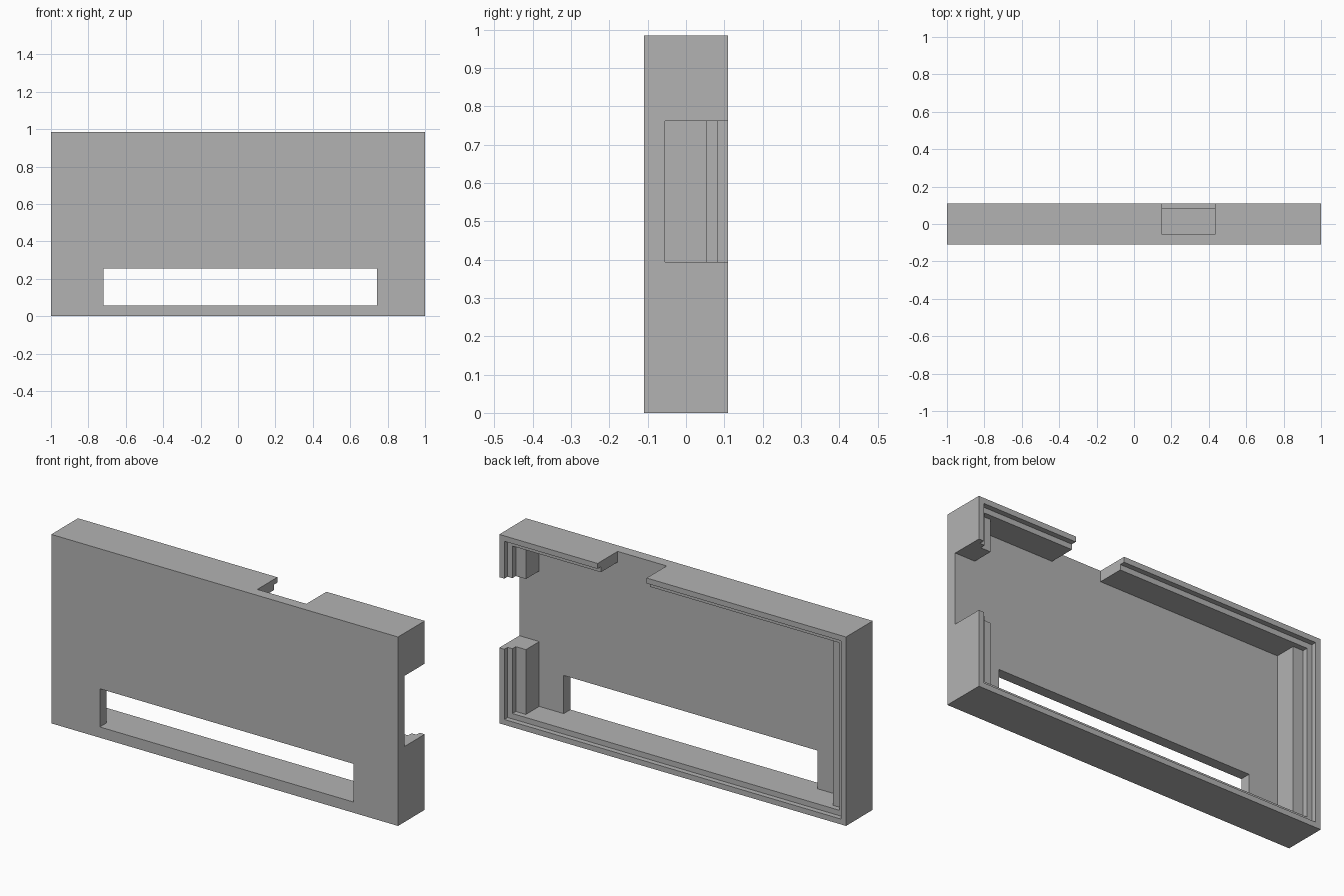
import bpy
from mathutils import Vector

old = bpy.data.objects.get("Cube")
if old:
    bpy.data.objects.remove(old, do_unlink=True)

W, D, H = 1.0, 0.11, 0.985      # half width, half depth, height
PLATE = -0.055                  # inner face of the front plate
OUT = 0.2                       # cutters reach past the outside


def box(name, x, y, z):
    """Axis-aligned box from (min, max) pairs."""
    lo, hi = Vector((x[0], y[0], z[0])), Vector((x[1], y[1], z[1]))
    bpy.ops.mesh.primitive_cube_add(size=1)
    ob = bpy.context.object
    ob.name = ob.data.name = name
    for v in ob.data.vertices:
        v.co = [l + (c + 0.5) * (h - l) for l, h, c in zip(lo, hi, v.co)]
    return ob


def cut(target, *ranges):
    """Subtract a box and apply the result."""
    cutter = box("cutter", *ranges)
    cutter.hide_render = True
    mod = target.modifiers.new("cut", 'BOOLEAN')
    mod.operation, mod.solver, mod.object = 'DIFFERENCE', 'EXACT', cutter
    dg = bpy.context.evaluated_depsgraph_get()
    mesh = bpy.data.meshes.new_from_object(target.evaluated_get(dg))
    target.modifiers.clear()
    target.data = mesh
    bpy.data.objects.remove(cutter, do_unlink=True)


case = box("case_shell", (-W, W), (-D, D), (0, H))

# Stepped cavity open to the back: side ledge, then rim seat for a cover
for inset_x, inset_z, start in ((0.115, 0.056, PLATE),
                                (0.057, 0.056, 0.055),
                                (0.029, 0.028, 0.083)):
    cut(case, (-W + inset_x, W - inset_x), (start, OUT), (inset_z, H - inset_z))

# Long window through the front plate, level with the cavity floor
cut(case, (-0.72, 0.744), (-OUT, 0), (0.056, 0.255))
# Notch in the top wall
cut(case, (0.15, 0.433), (PLATE, OUT), (0.8, H + OUT))
# Notch in the left wall
cut(case, (0.8, W + OUT), (PLATE, OUT), (0.394, 0.762))

grey = bpy.data.materials.new("plain grey")
grey.use_nodes = True
colour = (0.45, 0.45, 0.45, 1)
grey.diffuse_color = colour
grey.node_tree.nodes["Principled BSDF"].inputs["Base Color"].default_value = colour
case.data.materials.clear()
case.data.materials.append(grey)
for p in case.data.polygons:
    p.material_index = 0
    p.use_smooth = False
case.data.name = "case_shell"
